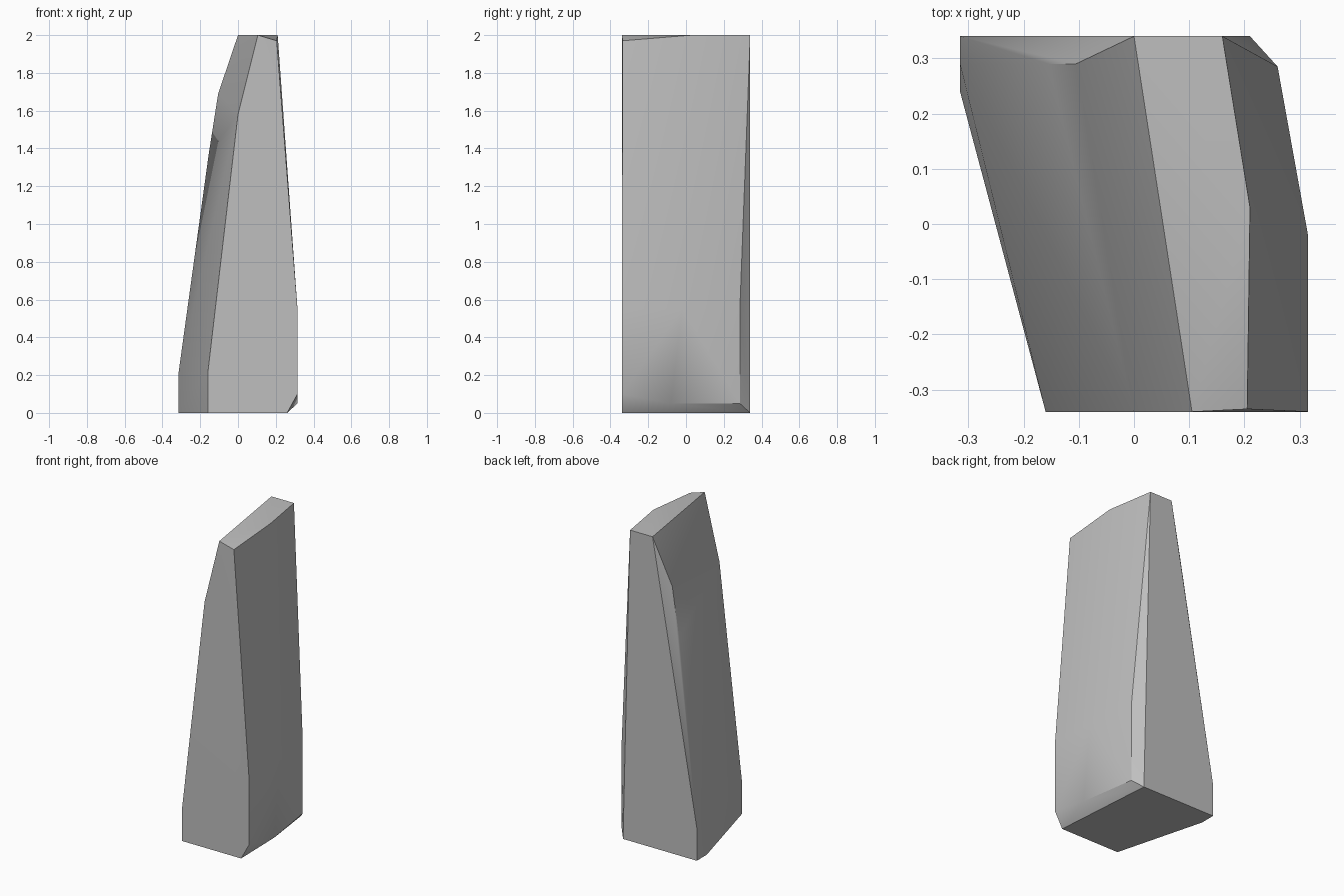
import bpy
import bmesh
import math

cube = bpy.data.objects.get("Cube")
if cube:
    bpy.data.objects.remove(cube, do_unlink=True)

HALF = 0.34  # half the depth of the stone


def grey_stone():
    mat = bpy.data.materials.new("grey stone")
    colour = (0.52, 0.52, 0.52, 1)
    mat.use_nodes = True
    mat.diffuse_color = colour
    shader = mat.node_tree.nodes["Principled BSDF"]
    shader.inputs["Base Color"].default_value = colour
    shader.inputs["Roughness"].default_value = 0.9
    return mat


def hull_object(name, corners, material):
    """Stretch one faceted skin over the corners."""
    mesh = bpy.data.meshes.new(name)
    bm = bmesh.new()
    for corner in corners:
        bm.verts.new(corner)
    result = bmesh.ops.convex_hull(bm, input=bm.verts[:])
    loose = [g for g in result["geom_interior"] if isinstance(g, bmesh.types.BMVert)]
    bmesh.ops.delete(bm, geom=loose, context="VERTS")
    # merge the hull triangles into flat facets
    bmesh.ops.dissolve_limit(bm, angle_limit=math.radians(1),
                             verts=bm.verts[:], edges=bm.edges[:])
    bmesh.ops.recalc_face_normals(bm, faces=bm.faces[:])
    bm.to_mesh(mesh)
    bm.free()
    mesh.materials.append(material)
    obj = bpy.data.objects.new(name, mesh)
    bpy.context.collection.objects.link(obj)
    return obj


# front face outline (x, z)
front = [(-0.16, 0), (-0.16, 0.21), (0, 1.58), (0.105, 2),
         (0.315, 0.55), (0.315, 0.1), (0.26, 0)]
# back face outline (x, z)
back = [(-0.315, 0), (-0.315, 0.21), (0, 2), (0.16, 2), (0.21, 0)]
# corners of the worn edges and bulging sides
worn_left = [(0.205, -0.335, 1.97), (0.21, 0.03, 2), (0.26, 0.285, 0.55),
             (0.26, 0.285, 0.05), (0.315, -0.02, 0.55), (0.315, -0.08, 0.05)]
worn_right = [(-0.105, 0.29, 1.69), (-0.155, 0.29, 1.37),
              (-0.315, 0.29, 0.21), (-0.315, 0.24, 0)]

corners = [(x, -HALF, z) for x, z in front]
corners += [(x, HALF, z) for x, z in back]
corners += worn_left + worn_right

stone = hull_object("standing_stone", corners, grey_stone())

# soft shading over shallow bends, crisp main edges
bpy.ops.object.select_all(action="DESELECT")
stone.select_set(True)
bpy.context.view_layer.objects.active = stone
bpy.ops.object.shade_smooth_by_angle(angle=math.radians(30))
